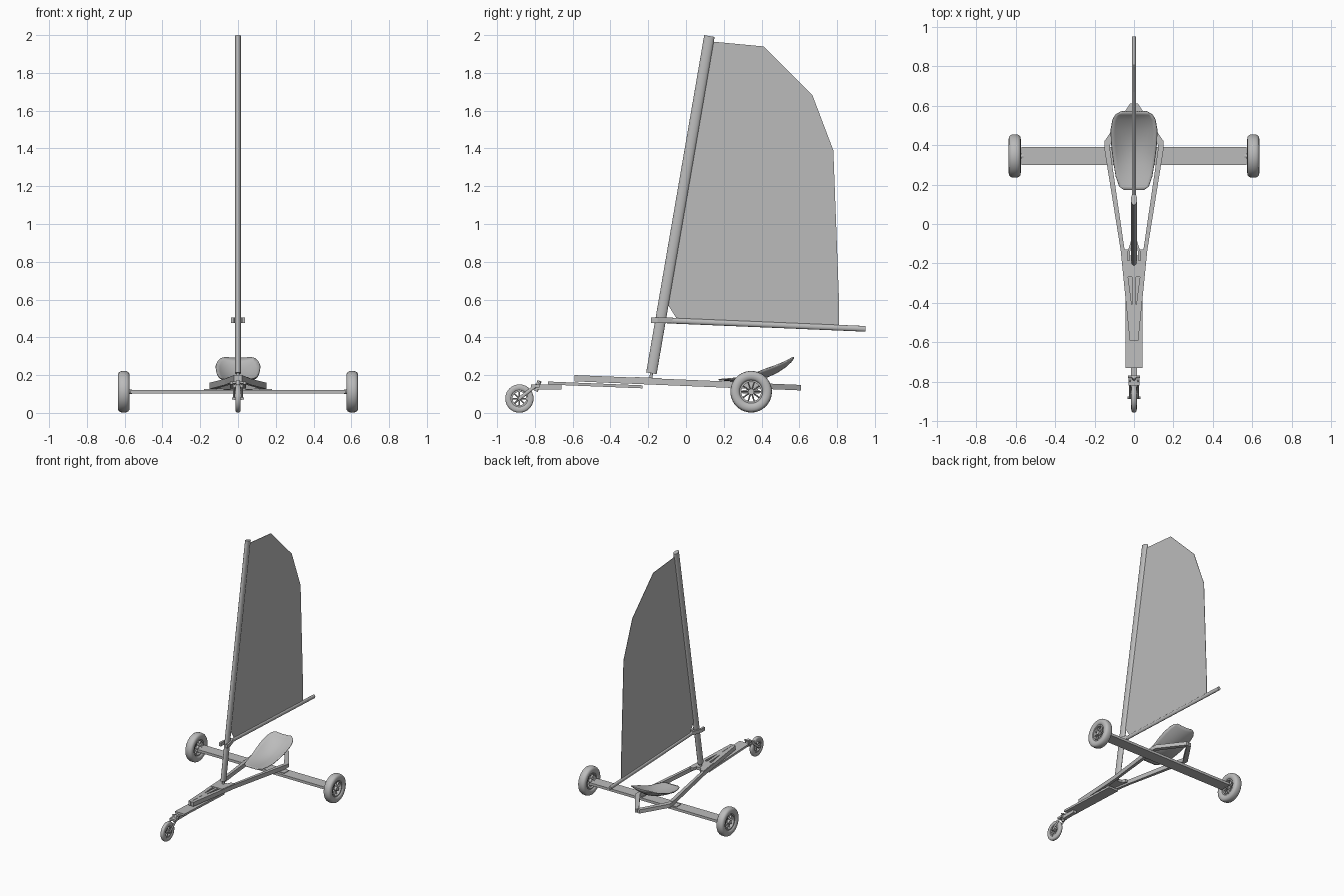
import bpy, bmesh, math
from mathutils import Vector, Matrix

if "Cube" in bpy.data.objects:
    bpy.data.objects.remove(bpy.data.objects["Cube"])

grey = bpy.data.materials.new("light grey")
grey.diffuse_color = (0.5, 0.5, 0.5, 1)
grey.use_nodes = True
grey.node_tree.nodes["Principled BSDF"].inputs["Base Color"].default_value = grey.diffuse_color


def finish(name, bm, smooth=None):
    bmesh.ops.recalc_face_normals(bm, faces=bm.faces)
    me = bpy.data.meshes.new(name)
    bm.to_mesh(me)
    bm.free()
    ob = bpy.data.objects.new(name, me)
    me.materials.append(grey)
    bpy.context.collection.objects.link(ob)
    if smooth:
        bpy.ops.object.select_all(action='DESELECT')
        ob.select_set(True)
        bpy.context.view_layer.objects.active = ob
        bpy.ops.object.shade_smooth_by_angle(angle=math.radians(smooth))
    return ob


def slab(name, outline, bottom, top):
    """Plan outline (x, y) between two height functions of y."""
    bm = bmesh.new()
    lo = [bm.verts.new((x, y, bottom(y))) for x, y in outline]
    hi = [bm.verts.new((x, y, top(y))) for x, y in outline]
    bm.faces.new(lo)
    bm.faces.new(hi)
    n = len(outline)
    for i in range(n):
        j = (i + 1) % n
        bm.faces.new((lo[i], lo[j], hi[j], hi[i]))
    return finish(name, bm)


def box(name, x0, x1, y0, y1, z0, z1):
    return slab(name, [(x0, y0), (x1, y0), (x1, y1), (x0, y1)], lambda y: z0, lambda y: z1)


def tube(name, a, b, rx, ry=None, n=20):
    """Round or oval bar from a to b."""
    a, b = Vector(a), Vector(b)
    d = b - a
    bm = bmesh.new()
    bmesh.ops.create_cone(bm, cap_ends=True, segments=n, radius1=1, radius2=1, depth=d.length)
    bmesh.ops.scale(bm, vec=(rx, ry or rx, 1), verts=bm.verts)
    if abs(d.normalized().x) > 0.9:
        rot = Matrix.Rotation(math.pi / 2, 4, 'Y')
    else:
        z = d.normalized()
        y = z.cross(Vector((1, 0, 0))).normalized()
        rot = Matrix((y.cross(z), y, z)).transposed().to_4x4()
    bmesh.ops.transform(bm, matrix=Matrix.Translation((a + b) / 2) @ rot, verts=bm.verts)
    return finish(name, bm, 40)


def ring(name, centre, profile, n=40):
    """Turn a closed (x, radius) profile around the wheel axis."""
    bm = bmesh.new()
    c = Vector(centre)
    rows = [[bm.verts.new(c + Vector((x, r * math.cos(t), r * math.sin(t)))) for x, r in profile]
            for t in (2 * math.pi * k / n for k in range(n))]
    m = len(profile)
    for k in range(n):
        p, q = rows[k], rows[(k + 1) % n]
        for i in range(m):
            j = (i + 1) % m
            bm.faces.new((p[i], p[j], q[j], q[i]))
    return finish(name, bm, 40)


def wheel(name, centre, radius, width, inner, spokes):
    c, h, mid = Vector(centre), width / 2, (radius + inner) / 2
    # rounded tyre section
    section = []
    for k in range(16):
        t = 2 * math.pi * k / 16
        ct, st = math.cos(t), math.sin(t)
        section.append((h * math.copysign(abs(ct) ** 0.75, ct),
                        mid + (radius - inner) / 2 * math.copysign(abs(st) ** 0.75, st)))
    ring(name + "_tyre", c, section)
    rim = inner + 0.003
    ring(name + "_rim", c, [(-h * .7, rim - .009), (h * .7, rim - .009), (h * .7, rim), (-h * .7, rim)])
    tube(name + "_hub", c - Vector((h * .8, 0, 0)), c + Vector((h * .8, 0, 0)), inner * .28)
    for k in range(spokes):
        t = 2 * math.pi * k / spokes
        d = Vector((0, math.cos(t), math.sin(t)))
        tube(name + "_spoke", c + d * inner * .2, c + d * (inner - .004), h * .3, .004, 8)


# wheels
for s, side in ((-1, "left"), (1, "right")):
    wheel(side + "_wheel", (s * .605, .345, .112), .11, .062, .058, 10)
    tube(side + "_axle_stub", (s * .56, .345, .112), (s * .60, .345, .112), .012)
wheel("front_wheel", (0, -.882, .076), .075, .028, .042, 8)

# rear axle plank
box("axle_plank", -.57, .57, .30, .39, .102, .122)

# frame: side rails run from the nose to the axle, then close to a rear tip
rail_top = lambda y: .20 - .0417 * (y + .59)
rail_low = lambda y: rail_top(y) - .033
for s, side in ((-1, "left"), (1, "right")):
    slab(side + "_rail", [(s * x, y) for x, y in (
        (.001, -.59), (.022, -.59), (.068, -.13), (.150, .38), (.122, .38), (.048, -.13), (.010, -.42),
        (.001, -.45))], rail_low, rail_top)
    slab(side + "_rear_strut", [(s * x, y) for x, y in (
        (.150, .38), (.150, .42), (.02, .61), (.001, .61), (.001, .585), (.122, .40), (.122, .38))],
        lambda y: rail_low(y) + .002, lambda y: rail_top(y) - .002)
    box(side + "_axle_bracket", *sorted((s * .115, s * .18)), .32, .38, .121, .127)

# lower nose plank, mast step plate and centre spine
slab("nose_plank", [(-.042, -.73), (.042, -.73), (.042, -.23), (-.042, -.23)],
     lambda y: .150 - .04 * (y + .73), lambda y: .166 - .04 * (y + .73))
slab("step_plate", [(-.05, -.27), (.05, -.27), (.064, -.13), (.03, -.13), (.02, -.16), (-.02, -.16),
                    (-.03, -.13), (-.064, -.13)], lambda y: rail_top(y) - .02, lambda y: rail_top(y) + .003)
slab("centre_spine", [(-.010, -.45), (.010, -.45), (.010, -.26), (-.010, -.26)], rail_low, rail_top)
tube("mast_step", (0, -.187, .17), (0, -.182, .22), .008)

# steering head and fork
box("steering_plate", -.014, .014, -.79, -.66, .125, .150)
tube("steering_pin", (0, -.795, .115), (0, -.775, .17), .011)
box("fork_crown", -.027, .027, -.82, -.775, .135, .150)
for s, side in ((-1, "left"), (1, "right")):
    tube(side + "_fork_leg", (s * .021, -.882, .076), (s * .021, -.79, .148), .005, .009, 10)
tube("front_axle", (-.032, -.882, .076), (.032, -.882, .076), .006, n=12)
tube("foot_bar", (-.03, -.775, .16), (.03, -.775, .16), .006, n=12)

# mast and boom
tube("mast", (0, -.183, .21), (0, .124, 1.995), .016, .028, 24)
tube("boom", (0, -.10, .489), (0, .95, .445), .011, .015, 16)
for s, side in ((-1, "left"), (1, "right")):
    slab(side + "_boom_jaw", [(s * x, y) for x, y in (
        (.004, -.08), (.010, -.07), (.036, -.15), (.036, -.185), (.020, -.185), (.020, -.14))],
        lambda y: .476, lambda y: .504)

# sail sheet
bm = bmesh.new()
edge = [(-.094, .57), (-.05, .50), (.81, .455), (.81, .60), (.78, 1.39), (.67, 1.68), (.41, 1.94), (.145, 1.965)]
f = bm.faces.new([bm.verts.new((-.0015, y, z)) for y, z in edge])
ext = bmesh.ops.extrude_face_region(bm, geom=[f])
bmesh.ops.translate(bm, vec=(.003, 0, 0), verts=[v for v in ext["geom"] if isinstance(v, bmesh.types.BMVert)])
finish("sail", bm)

# bucket seat: dished shell, (y, half width, centre height, edge lift) per row
rows = [(.172, .050, .176, .000), (.19, .075, .174, .004), (.24, .092, .170, .012), (.30, .102, .168, .022),
        (.36, .110, .172, .036), (.42, .116, .186, .046), (.48, .117, .213, .040), (.53, .108, .246, .028),
        (.555, .092, .270, .018), (.57, .065, .290, .005)]
bm = bmesh.new()
N = 12
grid = [[bm.verts.new((w * u, y, z + lift * u * u)) for u in (2 * k / N - 1 for k in range(N + 1))]
        for y, w, z, lift in rows]
for p, q in zip(grid, grid[1:]):
    for i in range(N):
        bm.faces.new((p[i], p[i + 1], q[i + 1], q[i]))
seat = finish("seat", bm, 60)
mod = seat.modifiers.new("thickness", 'SOLIDIFY')
mod.thickness = .006
mod.offset = 0
